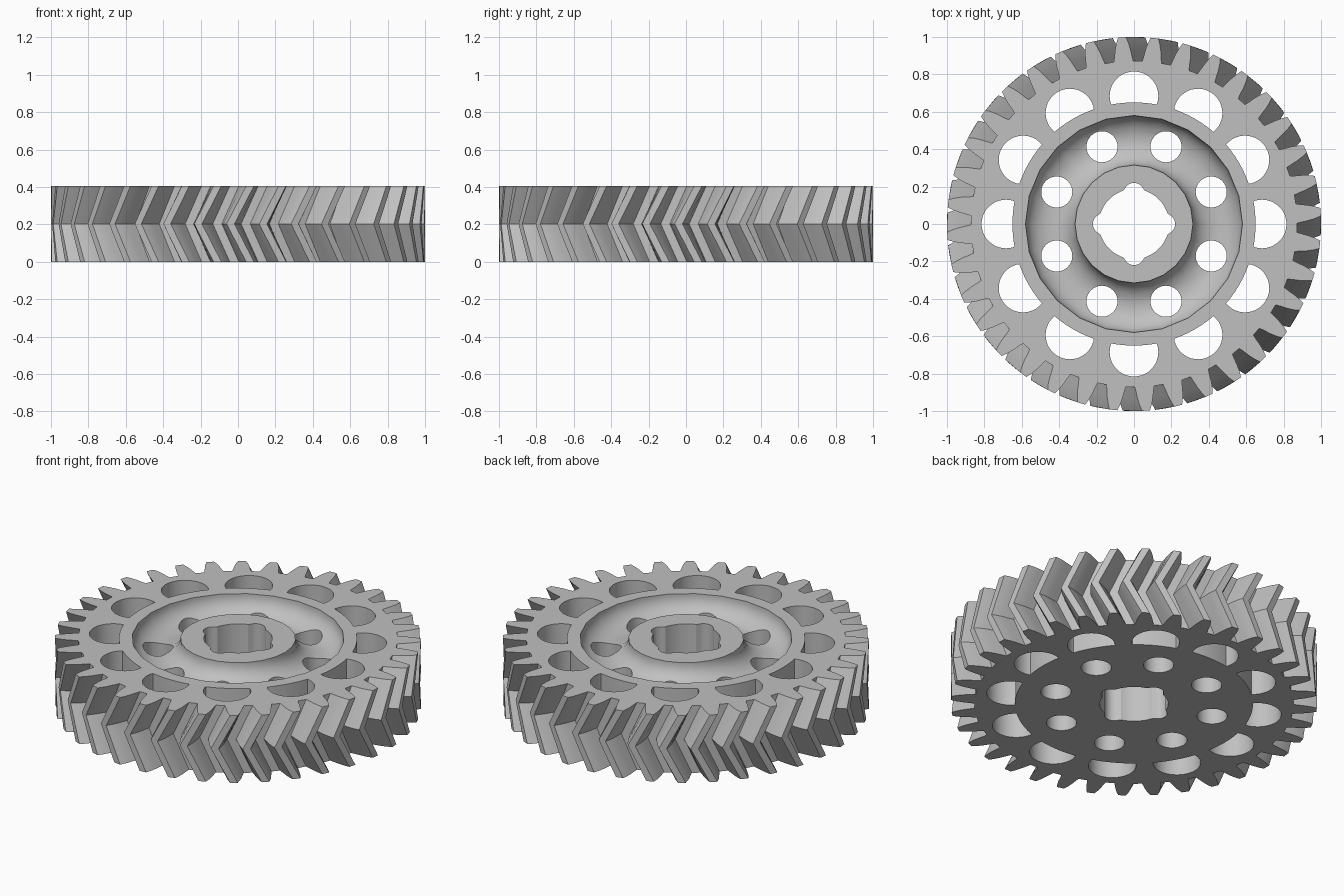
import bpy, bmesh
from math import sin, cos, pi, radians, hypot, sqrt

if "Cube" in bpy.data.objects:
    bpy.data.objects.remove(bpy.data.objects["Cube"], do_unlink=True)

HEIGHT = 0.405
TEETH = 36
TOP_PHASE, MID_PHASE = 3.7, -2.3   # tooth angle at the faces and at the middle

steel = bpy.data.materials.new("plain_grey")
steel.use_nodes = True
grey = (0.53, 0.53, 0.53, 1)
steel.diffuse_color = grey
steel.node_tree.nodes["Principled BSDF"].inputs["Base Color"].default_value = grey


def polar(r, a):
    return (r * cos(a), r * sin(a))


def make_object(name, bm):
    bmesh.ops.recalc_face_normals(bm, faces=bm.faces)
    mesh = bpy.data.meshes.new(name)
    bm.to_mesh(mesh)
    bm.free()
    mesh.materials.append(steel)
    ob = bpy.data.objects.new(name, mesh)
    bpy.context.collection.objects.link(ob)
    return ob


def loft(bm, rings, caps=True):
    """Join closed rings of 3D points; without caps the last joins the first."""
    loops = [[bm.verts.new(p) for p in ring] for ring in rings]
    n = len(loops[0])
    pairs = list(zip(loops, loops[1:]))
    if caps:
        bm.faces.new(loops[0][::-1])
        bm.faces.new(loops[-1])
    else:
        pairs.append((loops[-1], loops[0]))
    for lo, hi in pairs:
        for i in range(n):
            j = (i + 1) % n
            bm.faces.new((lo[i], lo[j], hi[j], hi[i]))


def prism(bm, outline):
    loft(bm, [[(x, y, z) for x, y in outline] for z in (-0.1, HEIGHT + 0.1)])


def cut(target, bm):
    cutter = make_object("cutter", bm)
    cutter.hide_render = True
    mod = target.modifiers.new("cut", 'BOOLEAN')
    mod.operation = 'DIFFERENCE'
    mod.solver = 'EXACT'
    mod.object = cutter
    bpy.ops.object.modifier_apply(modifier=mod.name)
    bpy.data.objects.remove(cutter, do_unlink=True)


# Herringbone toothed body: (radius, half angle) up one flank, mirrored down the other
flank = [(0.872, 3.4), (0.90, 2.95), (0.935, 2.5), (0.97, 1.9), (1.0, 1.2)]
tooth = [(r, -a) for r, a in flank] + [(r, a) for r, a in reversed(flank)]


def tooth_ring(phase, z):
    return [(*polar(r, radians(360 / TEETH * k + a + phase)), z)
            for k in range(TEETH) for r, a in tooth]


body = bmesh.new()
loft(body, [tooth_ring(TOP_PHASE, 0), tooth_ring(MID_PHASE, HEIGHT / 2),
            tooth_ring(TOP_PHASE, HEIGHT)])
gear = make_object("herringbone_gear", body)
bpy.context.view_layer.objects.active = gear
gear.select_set(True)

# Rounded groove around the hub
section = [(0.58, HEIGHT + 0.1)]
for i in range(17):
    t = pi * i / 16
    section.append((0.4475 + 0.1325 * cos(t), 0.4 - 0.11 * sin(t)))
section.append((0.315, HEIGHT + 0.1))
groove = bmesh.new()
loft(groove, [[(*polar(r, 2 * pi * k / 24), z) for r, z in section]
              for k in range(24)], caps=False)
cut(gear, groove)

# Eight round holes through the groove
holes = bmesh.new()
for k in range(8):
    cx, cy = polar(0.447, pi / 8 + k * pi / 4)
    prism(holes, [(cx + x, cy + y) for x, y in
                  (polar(0.083, 2 * pi * i / 32) for i in range(32))])
cut(gear, holes)

# Twelve outer holes, flattened on the inside by the collar
windows = bmesh.new()
for k in range(12):
    cx, cy = polar(0.685, k * pi / 6)
    outline = []
    for i in range(48):
        x, y = polar(0.13, 2 * pi * i / 48)
        x, y = x + cx, y + cy
        s = max(1, 0.65 / hypot(x, y))
        outline.append((x * s, y * s))
    prism(windows, outline)
cut(gear, windows)


# Central bore with four rounded keyways
def bore_radius(a, bore=0.187, centre=0.165, lobe=0.055):
    a = (a + pi / 4) % (pi / 2) - pi / 4
    d = lobe ** 2 - (centre * sin(a)) ** 2
    return max(bore, centre * cos(a) + sqrt(d)) if d > 0 else bore


bore = bmesh.new()
prism(bore, [polar(bore_radius(2 * pi * i / 120), 2 * pi * i / 120) for i in range(120)])
cut(gear, bore)

bpy.ops.object.shade_smooth_by_angle(angle=radians(30))
